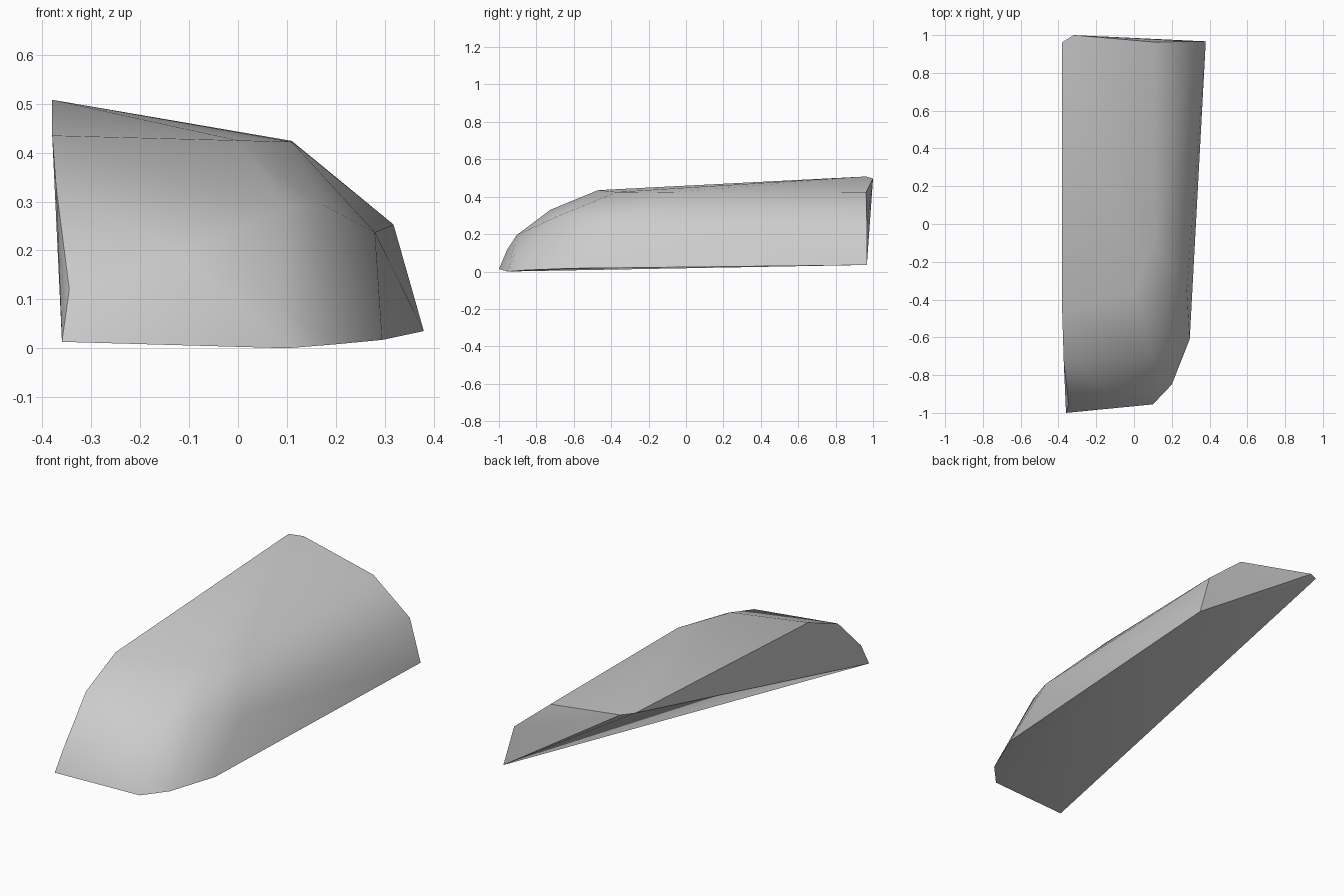
import bpy
import bmesh
import math

cube = bpy.data.objects.get("Cube")
if cube:
    bpy.data.objects.remove(cube, do_unlink=True)


def make_material(name, colour):
    mat = bpy.data.materials.new(name)
    mat.use_nodes = True
    mat.diffuse_color = colour
    mat.node_tree.nodes["Principled BSDF"].inputs["Base Color"].default_value = colour
    return mat


def make_hull(name, points, mat, smooth_angle):
    """Wrap the corner points in one convex shell, smooth across shallow edges."""
    bm = bmesh.new()
    for p in points:
        bm.verts.new(p)
    result = bmesh.ops.convex_hull(bm, input=bm.verts[:], use_existing_faces=False)
    spare = {g for g in result["geom_interior"] + result["geom_unused"]
             if isinstance(g, bmesh.types.BMVert)}
    bmesh.ops.delete(bm, geom=list(spare), context="VERTS")
    bmesh.ops.recalc_face_normals(bm, faces=bm.faces[:])
    mesh = bpy.data.meshes.new(name)
    bm.to_mesh(mesh)
    bm.free()
    mesh.materials.append(mat)
    obj = bpy.data.objects.new(name, mesh)
    bpy.context.collection.objects.link(obj)
    bpy.ops.object.select_all(action="DESELECT")
    obj.select_set(True)
    bpy.context.view_layer.objects.active = obj
    bpy.ops.object.shade_smooth_by_angle(angle=math.radians(smooth_angle))
    return obj


# Lower rim, from the nose tip round to the rear corner
rim = [(-0.36, -1.0, 0.013), (0.10, -0.955, 0.0), (0.20, -0.85, 0.008),
       (0.295, -0.61, 0.017), (0.38, 0.967, 0.035)]

# Rear end, rising from the rim to the high ridge
rear = [(0.318, 0.967, 0.253), (0.11, 0.963, 0.424),
        (-0.32, 1.0, 0.497), (-0.38, 0.962, 0.508)]

# Straight side, from the brow down to the nose
side = [(-0.38, -0.47, 0.435), (-0.372, -0.725, 0.33), (-0.345, -0.955, 0.12)]

# Rounded nose and shoulder
nose = [(-0.115, -0.905, 0.195), (0.08, -0.915, 0.095), (0.095, -0.70, 0.29),
        (0.17, -0.58, 0.295), (0.28, -0.355, 0.237), (0.0, -0.37, 0.425),
        (0.11, -0.09, 0.422)]

stone = make_material("pale grey", (0.6, 0.6, 0.6, 1.0))
make_hull("rounded_slab", rim + rear + side + nose, stone, 50)
